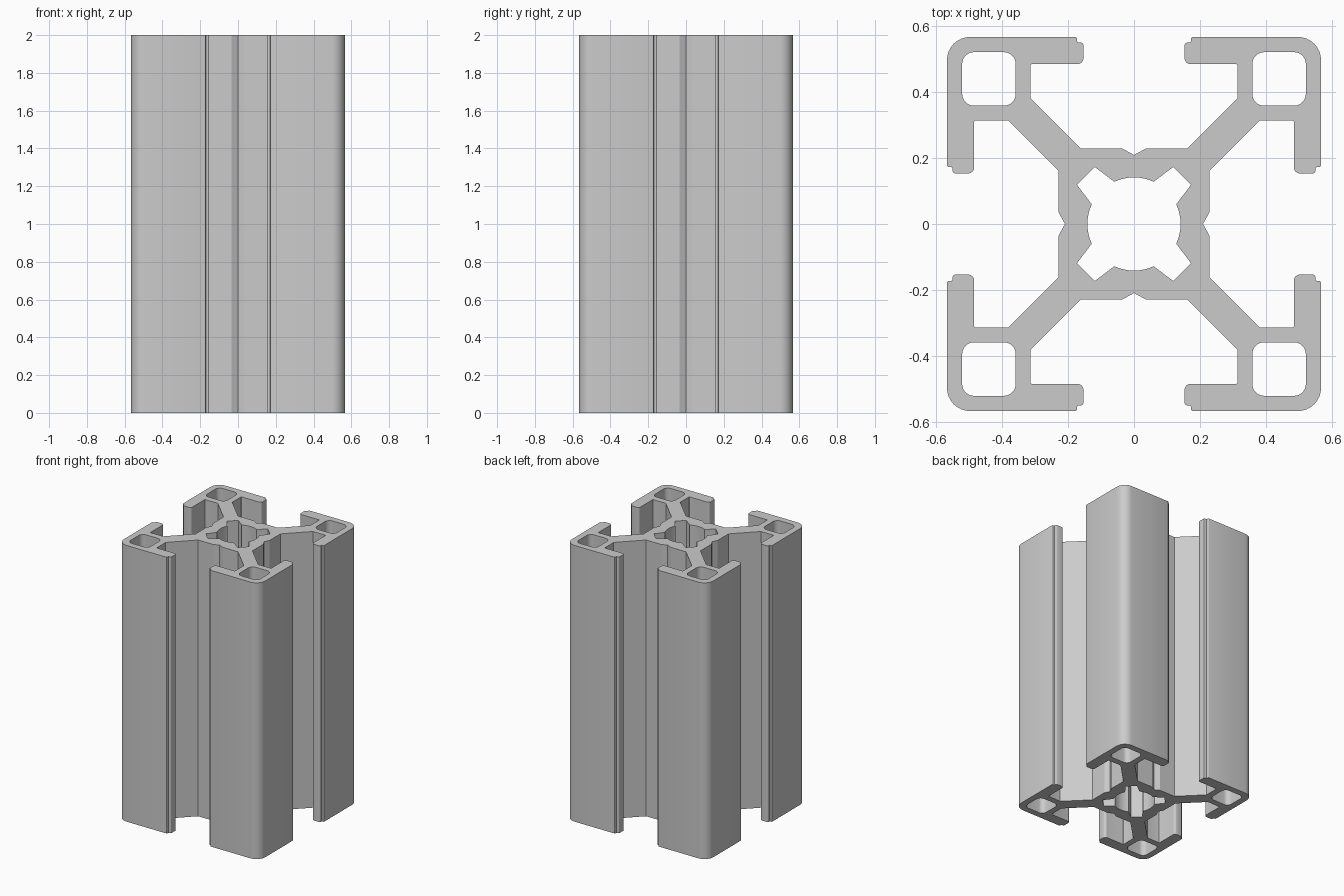
import bpy
import bmesh
import math
from mathutils import Vector, Matrix

HEIGHT = 2.0

cube = bpy.data.objects.get("Cube")
if cube:
    bpy.data.objects.remove(cube, do_unlink=True)


def around(quarter):
    """Repeat a quarter outline clockwise about the centre."""
    points = []
    for k in range(4):
        turn = Matrix.Rotation(-k * math.pi / 2, 2)
        points += [(turn @ Vector(p[:2]), p[2]) for p in quarter]
    return points


def rounded(points, steps=8):
    """Replace every corner that has a radius with an arc."""
    result = []
    for i, (p, r) in enumerate(points):
        if r == 0:
            result.append(p)
            continue
        a = (points[i - 1][0] - p).normalized()
        b = (points[(i + 1) % len(points)][0] - p).normalized()
        half = a.angle(b) / 2
        centre = p + (a + b).normalized() * r / math.sin(half)
        start = p + a * r / math.tan(half) - centre
        sweep = start.angle_signed(p + b * r / math.tan(half) - centre)
        n = steps if r > 0.01 else 3
        for k in range(n + 1):
            # angle_signed is clockwise positive
            result.append(centre + Matrix.Rotation(-sweep * k / n, 2) @ start)
    return result


# Outer outline: slot floor, web, slot wall, lip and outer corner (x, y, radius)
half = [
    (0, 0.209, 0), (0.035, 0.228, 0), (0.16, 0.228, 0),
    (0.313, 0.381, 0), (0.313, 0.484, 0.005), (0.153, 0.484, 0.018),
    (0.153, 0.549, 0.008), (0.172, 0.549, 0.004), (0.172, 0.566, 0.007),
    (0.566, 0.566, 0.07),
]
quarter = half + [(y, x, r) for x, y, r in half[-2:0:-1]]
loops = [rounded(around(quarter))]

# Central bore: arcs on the axes with a flat-ended notch on each diagonal
bore = [(0.141 * math.sin(math.radians(a)), 0.141 * math.cos(math.radians(a)), 0)
        for a in range(-25, 26, 5)]
bore += [(0.119, 0.173, 0), (0.173, 0.119, 0)]
loops.append(rounded(around(bore)))

# Rounded square hollow in each corner
for sx in (-1, 1):
    for sy in (-1, 1):
        square = around([(0.081, 0.081, 0.036)])
        loops.append([p + Vector((0.439 * sx, 0.439 * sy)) for p in rounded(square)])

# Fill the section and extrude it upwards
bm = bmesh.new()
edges = []
for loop in loops:
    verts = [bm.verts.new((p.x, p.y, 0)) for p in loop]
    edges += [bm.edges.new((verts[i - 1], verts[i])) for i in range(len(verts))]
bmesh.ops.triangle_fill(bm, edges=edges, use_beauty=True, normal=(0, 0, 1))
top = bmesh.ops.extrude_face_region(bm, geom=bm.faces[:], use_keep_orig=True)
bmesh.ops.translate(bm, vec=(0, 0, HEIGHT),
                    verts=[g for g in top["geom"] if isinstance(g, bmesh.types.BMVert)])
bmesh.ops.recalc_face_normals(bm, faces=bm.faces[:])
mesh = bpy.data.meshes.new("slotted_rail")
bm.to_mesh(mesh)
bm.free()

# Plain grey metal
grey = bpy.data.materials.new("grey_metal")
grey.use_nodes = True
grey.diffuse_color = (0.6, 0.6, 0.6, 1)
grey.node_tree.nodes["Principled BSDF"].inputs["Base Color"].default_value = grey.diffuse_color
mesh.materials.append(grey)

rail = bpy.data.objects.new("slotted_rail", mesh)
bpy.context.collection.objects.link(rail)
bpy.context.view_layer.objects.active = rail
rail.select_set(True)
bpy.ops.object.shade_smooth_by_angle(angle=math.radians(25))
